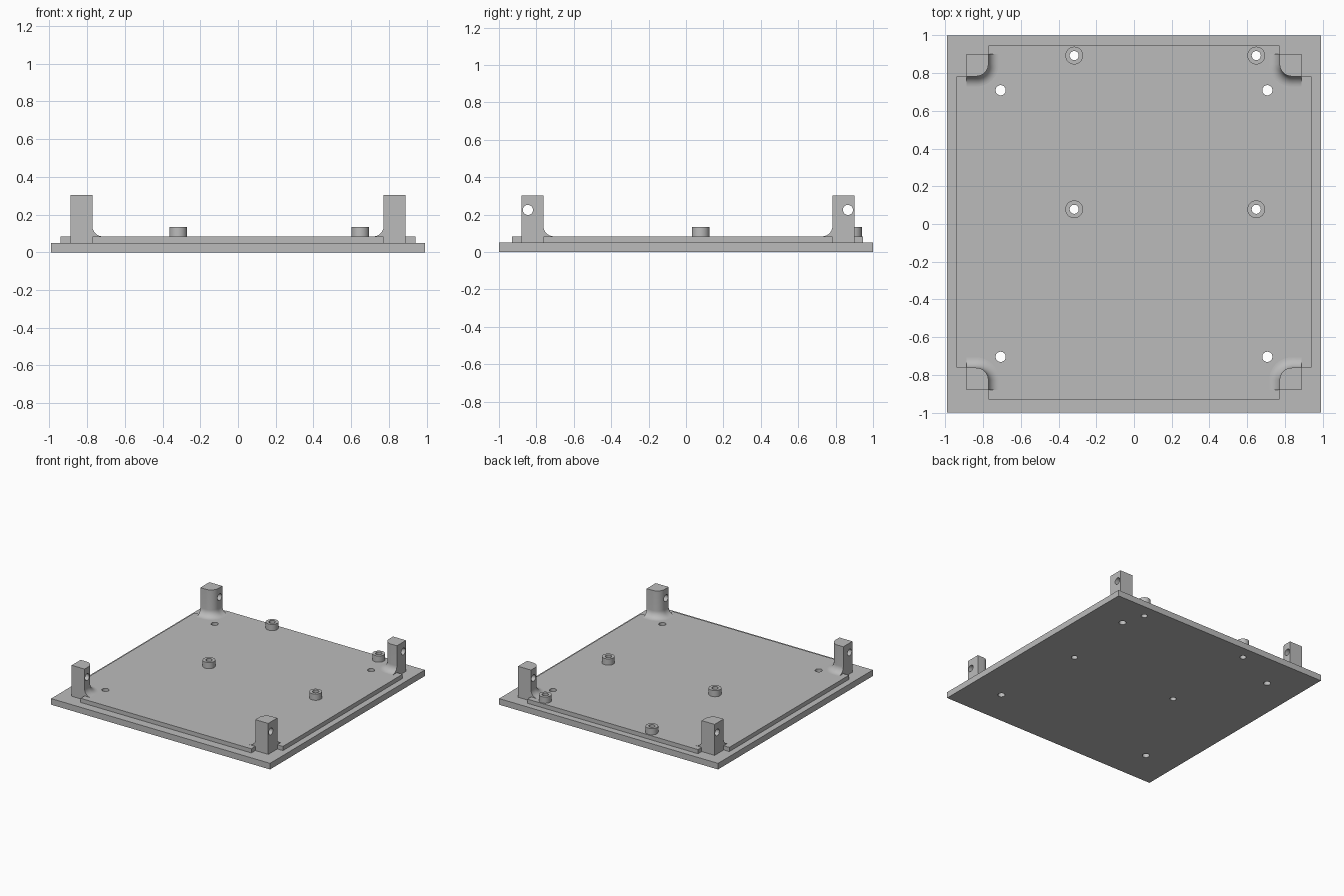
import bpy, bmesh, math
from mathutils import Matrix

if "Cube" in bpy.data.objects:
    bpy.data.objects.remove(bpy.data.objects["Cube"], do_unlink=True)

# One plain grey for everything
grey = bpy.data.materials.new("plain_grey")
grey.use_nodes = True
colour = (0.5, 0.5, 0.5, 1)
grey.diffuse_color = colour
grey.node_tree.nodes["Principled BSDF"].inputs["Base Color"].default_value = colour

BASE_TOP, DECK_TOP, BOSS_TOP, POST_TOP = 0.05, 0.084, 0.135, 0.303
POST, ROUND, FILLET = 0.117, 0.065, 0.055
X_OUT, Y_BACK, Y_FRONT = 0.889, 0.90, -0.879


def make(name, rings):
    """Closed solid from a stack of rings with equal point counts."""
    bm = bmesh.new()
    loops = [[bm.verts.new(p) for p in ring] for ring in rings]
    n = len(loops[0])
    for a, b in zip(loops, loops[1:]):
        for i in range(n):
            j = (i + 1) % n
            bm.faces.new((a[i], a[j], b[j], b[i]))
    bm.faces.new(loops[0][::-1])
    bm.faces.new(loops[-1])
    bmesh.ops.recalc_face_normals(bm, faces=bm.faces)
    mesh = bpy.data.meshes.new(name)
    bm.to_mesh(mesh)
    bm.free()
    mesh.materials.append(grey)
    obj = bpy.data.objects.new(name, mesh)
    bpy.context.collection.objects.link(obj)
    return obj


def prism(name, outline, z0, z1):
    return make(name, [[(x, y, z) for x, y in outline] for z in (z0, z1)])


def circle(x, y, r, n=40):
    return [(x + r * math.cos(math.tau * i / n), y + r * math.sin(math.tau * i / n))
            for i in range(n)]


def activate(obj):
    bpy.ops.object.select_all(action='DESELECT')
    obj.select_set(True)
    bpy.context.view_layer.objects.active = obj


def combine(obj, other, operation):
    activate(obj)
    mod = obj.modifiers.new("combine", 'BOOLEAN')
    mod.operation, mod.solver, mod.object = operation, 'EXACT', other
    bpy.ops.object.modifier_apply(modifier=mod.name)
    bpy.data.objects.remove(other, do_unlink=True)


def smooth(obj):
    activate(obj)
    bpy.ops.object.shade_smooth_by_angle(angle=math.radians(35))


# Base plate with a raised deck notched at its corners
base = prism("base_plate", [(-0.99, -1), (0.99, -1), (0.99, 1), (-0.99, 1)], 0, BASE_TOP)
xi, xo = X_OUT - POST, 0.94
yb, yf = Y_BACK - POST, Y_FRONT + POST
deck_front, deck_back = -0.93, 0.947
deck = prism("raised_deck", [
    (-xi, deck_front), (xi, deck_front), (xi, yf), (xo, yf), (xo, yb), (xi, yb),
    (xi, deck_back), (-xi, deck_back), (-xi, yb), (-xo, yb), (-xo, yf), (-xi, yf)],
    BASE_TOP / 2, DECK_TOP)
combine(base, deck, 'UNION')

# Through holes in the plate
bosses = [(x, y) for x in (-0.317, 0.648) for y in (0.078, 0.893)]
mounts = [(x, y) for x in (-0.707, 0.707) for y in (-0.704, 0.709)]
for points, r in ((bosses, 0.024), (mounts, 0.027)):
    for x, y in points:
        combine(base, prism("hole_cutter", circle(x, y, r), -0.1, 0.2), 'DIFFERENCE')
smooth(base)

# Hollow screw bosses
for i, (x, y) in enumerate(bosses):
    boss = prism(f"screw_boss_{i + 1}", circle(x, y, 0.047), DECK_TOP, BOSS_TOP)
    combine(boss, prism("hole_cutter", circle(x, y, 0.024), 0, 0.2), 'DIFFERENCE')
    smooth(boss)


def post_section(flare):
    """Square with a rounded inner corner, spread inwards by the flare."""
    c, r = POST - ROUND, ROUND + flare
    arc = [(c + r * math.cos(t), c + r * math.sin(t))
           for t in (math.pi / 2 * k / 12 for k in range(13))]
    return [(0, 0), (POST + flare, 0)] + arc + [(0, POST + flare)]


# Corner posts, flared into the deck and drilled sideways
levels = [(BASE_TOP, FILLET)]
for k in range(11):
    t = math.pi / 2 * k / 10
    levels.append((DECK_TOP + FILLET * (1 - math.cos(t)), FILLET * (1 - math.sin(t))))
levels.append((POST_TOP, 0))

for sx, side in ((1, "left"), (-1, "right")):
    for sy, y_out, end in ((1, Y_BACK, "back"), (-1, Y_FRONT, "front")):
        rings = [[(sx * (X_OUT - u), y_out - sy * v, z) for u, v in post_section(d)]
                 for z, d in levels]
        post = make(f"{end}_{side}_post", rings)
        drill = prism("hole_cutter", circle(0, 0, 0.027), -0.2, 0.2)
        drill.data.transform(Matrix.Translation((sx * 0.83, y_out - sy * 0.034, 0.225))
                             @ Matrix.Rotation(math.pi / 2, 4, 'Y'))
        combine(post, drill, 'DIFFERENCE')
        smooth(post)
